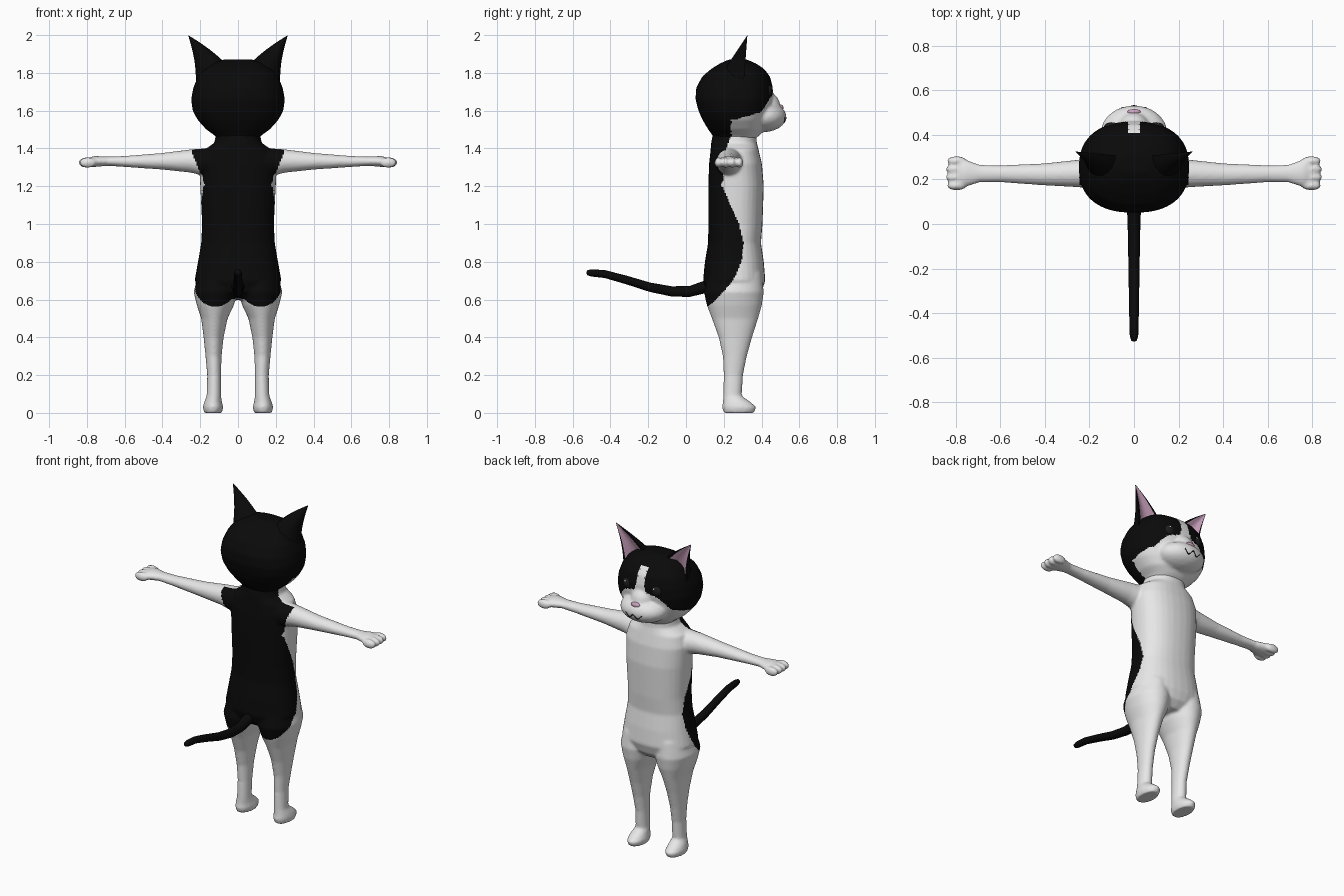
import bpy
import bmesh
from math import cos, sin, pi
from mathutils import Vector, Matrix

if "Cube" in bpy.data.objects:
    bpy.data.objects.remove(bpy.data.objects["Cube"], do_unlink=True)


def material(name, rgb, rough=0.8):
    mat = bpy.data.materials.new(name)
    mat.use_nodes = True
    mat.diffuse_color = (*rgb, 1)
    shader = mat.node_tree.nodes["Principled BSDF"]
    shader.inputs["Base Color"].default_value = (*rgb, 1)
    shader.inputs["Roughness"].default_value = rough
    return mat


white = material("white fur", (0.8, 0.8, 0.8))
black = material("black fur", (0.003, 0.003, 0.003))
pink = material("pink skin", (0.6, 0.36, 0.52))
dark = material("dark eye", (0.012, 0.012, 0.014), 0.3)


def make_object(name, bm, mats, smooth=True):
    bmesh.ops.recalc_face_normals(bm, faces=bm.faces)
    mesh = bpy.data.meshes.new(name)
    bm.to_mesh(mesh)
    bm.free()
    for mat in mats:
        mesh.materials.append(mat)
    if smooth:
        mesh.shade_smooth()
    ob = bpy.data.objects.new(name, mesh)
    bpy.context.collection.objects.link(ob)
    return ob


def skin(bm, rings):
    """Join closed rings of points into a capped tube."""
    rows = [[bm.verts.new(p) for p in ring] for ring in rings]
    n = len(rows[0])
    for a, b in zip(rows, rows[1:]):
        for i in range(n):
            j = (i + 1) % n
            bm.faces.new((a[i], a[j], b[j], b[i]))
    bm.faces.new(rows[0])
    bm.faces.new(rows[-1])


def tube(bm, axis, sections, side=1, power=2.0, n=32):
    """Loft rounded sections (t, u min, u max, v min, v max) along an axis."""
    rings = []
    for t, u0, u1, v0, v1 in sections:
        ring = []
        for i in range(n):
            c, s = cos(2 * pi * i / n), sin(2 * pi * i / n)
            c = abs(c) ** (2 / power) * (1 if c > 0 else -1)
            s = abs(s) ** (2 / power) * (1 if s > 0 else -1)
            u = (u0 + u1) / 2 + c * (u1 - u0) / 2
            v = (v0 + v1) / 2 + s * (v1 - v0) / 2
            x, y, z = {"x": (t, u, v), "y": (u, t, v), "z": (u, v, t)}[axis]
            ring.append((x * side, y, z))
        rings.append(ring)
    skin(bm, rings)


def ball(bm, centre, radii):
    bmesh.ops.create_icosphere(
        bm, subdivisions=3, radius=1,
        matrix=Matrix.Translation(centre) @ Matrix.Diagonal((*radii, 1)))


def fuse(ob, voxel, rounds):
    """Merge overlapping volumes into one soft skin."""
    remesh = ob.modifiers.new("fuse", "REMESH")
    remesh.mode = "VOXEL"
    remesh.voxel_size = voxel
    relax = ob.modifiers.new("relax", "SMOOTH")
    relax.factor = 0.5
    relax.iterations = rounds
    graph = bpy.context.evaluated_depsgraph_get()
    mesh = bpy.data.meshes.new_from_object(ob.evaluated_get(graph))
    ob.modifiers.clear()
    ob.data = mesh
    mesh.materials.clear()
    mesh.materials.append(white)
    mesh.materials.append(black)
    mesh.shade_smooth()


def paint(ob, is_black):
    for face in ob.data.polygons:
        face.material_index = 1 if is_black(*face.center) else 0


def lerp_table(table, t):
    for (a, p), (b, q) in zip(table, table[1:]):
        if t <= b:
            return p + (q - p) * max(0, t - a) / (b - a)
    return table[-1][1]


# Body: torso, legs and arms fused together
bm = bmesh.new()
torso = [(0.6, 0.1, 0.17, 0.36), (0.64, 0.19, 0.11, 0.4), (0.7, 0.23, 0.09, 0.42),
         (0.8, 0.212, 0.1, 0.412), (0.9, 0.195, 0.117, 0.397), (1, 0.19, 0.118, 0.405),
         (1.2, 0.2, 0.118, 0.412), (1.32, 0.205, 0.122, 0.402), (1.39, 0.185, 0.13, 0.385),
         (1.43, 0.125, 0.133, 0.375), (1.52, 0.11, 0.15, 0.37)]
tube(bm, "z", [(z, -w, w, y0, y1) for z, w, y0, y1 in torso], power=2.3)
leg = [(0, 0.085, 0.18, 0.2, 0.36), (0.03, 0.078, 0.186, 0.19, 0.372),
       (0.055, 0.084, 0.18, 0.195, 0.345), (0.09, 0.09, 0.166, 0.197, 0.295),
       (0.2, 0.09, 0.163, 0.2, 0.302), (0.3, 0.087, 0.172, 0.195, 0.322),
       (0.4, 0.076, 0.182, 0.173, 0.35), (0.5, 0.055, 0.195, 0.137, 0.382),
       (0.57, 0.022, 0.218, 0.11, 0.402), (0.64, 0, 0.235, 0.095, 0.412),
       (0.74, 0.02, 0.21, 0.12, 0.4)]
arm = [(0.12, 0.15, 0.31, 1.24, 1.405), (0.25, 0.165, 0.288, 1.272, 1.395),
       (0.4, 0.173, 0.272, 1.288, 1.376), (0.6, 0.187, 0.263, 1.302, 1.36),
       (0.69, 0.187, 0.265, 1.308, 1.357), (0.76, 0.165, 0.29, 1.302, 1.36),
       (0.8, 0.17, 0.285, 1.303, 1.348)]
for side in (-1, 1):
    tube(bm, "z", leg, side)
    tube(bm, "x", arm, side)
    for k in range(4):
        ball(bm, (side * (0.8 - 0.005 * (k in (0, 3))), 0.172 + 0.037 * k, 1.325),
             (0.045, 0.021, 0.028))
body = make_object("body", bm, [white])
fuse(body, 0.008, 6)

# Dark saddle over the back, its edge varying with height
saddle = [(0.55, 0.1), (0.6, 0.16), (0.7, 0.25), (0.8, 0.295), (0.9, 0.305), (1, 0.28),
          (1.1, 0.235), (1.2, 0.195), (1.36, 0.2), (1.46, 0.235)]


def body_black(x, y, z):
    on_arm = z > 1.2 and abs(x) > 0.2 + (z - 1.27) * 0.4
    return z > 0.56 and not on_arm and y < lerp_table(saddle, z)


paint(body, body_black)

# Head: skull, muzzle and nose bridge fused together
bm = bmesh.new()
skull = [(1.43, 0.09, 0.16, 0.34), (1.47, 0.125, 0.14, 0.39), (1.5, 0.168, 0.118, 0.415),
         (1.55, 0.213, 0.088, 0.43), (1.6, 0.24, 0.066, 0.445), (1.66, 0.248, 0.05, 0.458),
         (1.72, 0.237, 0.054, 0.46), (1.78, 0.213, 0.085, 0.445), (1.82, 0.182, 0.132, 0.415),
         (1.85, 0.14, 0.18, 0.37), (1.872, 0.07, 0.23, 0.32)]
tube(bm, "z", [(z, -w, w, y0, y1) for z, w, y0, y1 in skull], power=2.4, n=48)
ball(bm, (0, 0.41, 1.568), (0.15, 0.122, 0.082))
ball(bm, (0, 0.42, 1.62), (0.075, 0.08, 0.085))
head = make_object("head", bm, [white])
fuse(head, 0.008, 8)


def head_black(x, y, z):
    cheek = 1.555 + max(0, y - 0.27) * 0.3 + max(0, y - 0.4) * 1.3
    blaze = y > 0.3 and z < 1.825 and abs(x) < 0.024 + max(0, 1.74 - z) * 0.35
    return not (blaze or (y > 0.24 and z < cheek))


paint(head, head_black)


def on_face(x, z):
    return head.ray_cast(Vector((x, 2, z)), Vector((0, -1, 0)))[1]


# Ears: curved black shells with a hollow pink front
for side, name in ((-1, "left_ear"), (1, "right_ear")):
    inner, outer = Vector((0.07, 0.305, 1.855)), Vector((0.222, 0.305, 1.735))
    tip, back = Vector((0.264, 0.325, 2.0)), Vector((0, -0.11, 0))
    base = [(inner + outer) / 2 + (inner - outer) / 2 * cos(pi * i / 10) + back * sin(pi * i / 10)
            for i in range(11)]
    for u, depth in ((0.1, 0.0), (0.3, 0.25), (0.5, 0.3), (0.7, 0.25), (0.9, 0.0)):
        base.append(outer.lerp(inner, u) + back * depth)
    rings = []
    for k in range(7):
        t = k / 6 * 0.985
        bulge = Vector((-0.012, 0, 0.0)) * sin(pi * t)
        rings.append([p.lerp(tip, t) + bulge for p in base])
    bm = bmesh.new()
    skin(bm, [[(p.x * side, p.y, p.z) for p in ring] for ring in rings])
    bm.faces.ensure_lookup_table()
    for f in bm.faces[:len(base) * 6]:
        f.material_index = 1 if 11 <= f.index % len(base) <= 14 else 0
    for i, f in enumerate(bm.faces):
        if i < len(base) * 6:
            f.material_index = 1 if 11 <= i % len(base) <= 14 else 0
    ear = make_object(name, bm, [black, pink])
    ear.data.set_sharp_from_angle(angle=0.9)

# Eyes with a small glint
for side, name in ((-1, "left"), (1, "right")):
    spot = on_face(side * 0.1, 1.705)
    bm = bmesh.new()
    ball(bm, spot - Vector((0, 0.012, 0)), (0.034, 0.02, 0.034))
    make_object(name + "_eye", bm, [dark])
    bm = bmesh.new()
    ball(bm, spot + Vector((0.008, 0.003, 0.014)), (0.006, 0.004, 0.006))
    make_object(name + "_eye_glint", bm, [white])

# Nose
bm = bmesh.new()
ball(bm, on_face(0, 1.615) - Vector((0, 0.006, 0)), (0.03, 0.014, 0.017))
make_object("nose", bm, [pink])

# Mouth: a thin line following the muzzle
bm = bmesh.new()
rings = []
for i in range(-8, 9):
    x = i * 0.007
    p = on_face(x, 1.552 + 0.012 * cos(abs(x) * 110))
    rings.append([p + Vector((0, 0.003 * cos(a), 0.004 * sin(a)))
                  for a in (k * pi / 3 for k in range(6))])
skin(bm, rings)
make_object("mouth", bm, [dark])

# Tail: (y, centre height, radius)
bm = bmesh.new()
tail = [(0.16, 0.69, 0.03), (0.1, 0.667, 0.034), (0.02, 0.643, 0.029), (-0.075, 0.643, 0.027),
        (-0.19, 0.665, 0.025), (-0.32, 0.705, 0.023), (-0.43, 0.735, 0.021),
        (-0.5, 0.741, 0.019), (-0.522, 0.742, 0.013), (-0.527, 0.742, 0.005)]
tube(bm, "y", [(y, -r, r, z - r, z + r) for y, z, r in tail], n=16)
make_object("tail", bm, [black])
